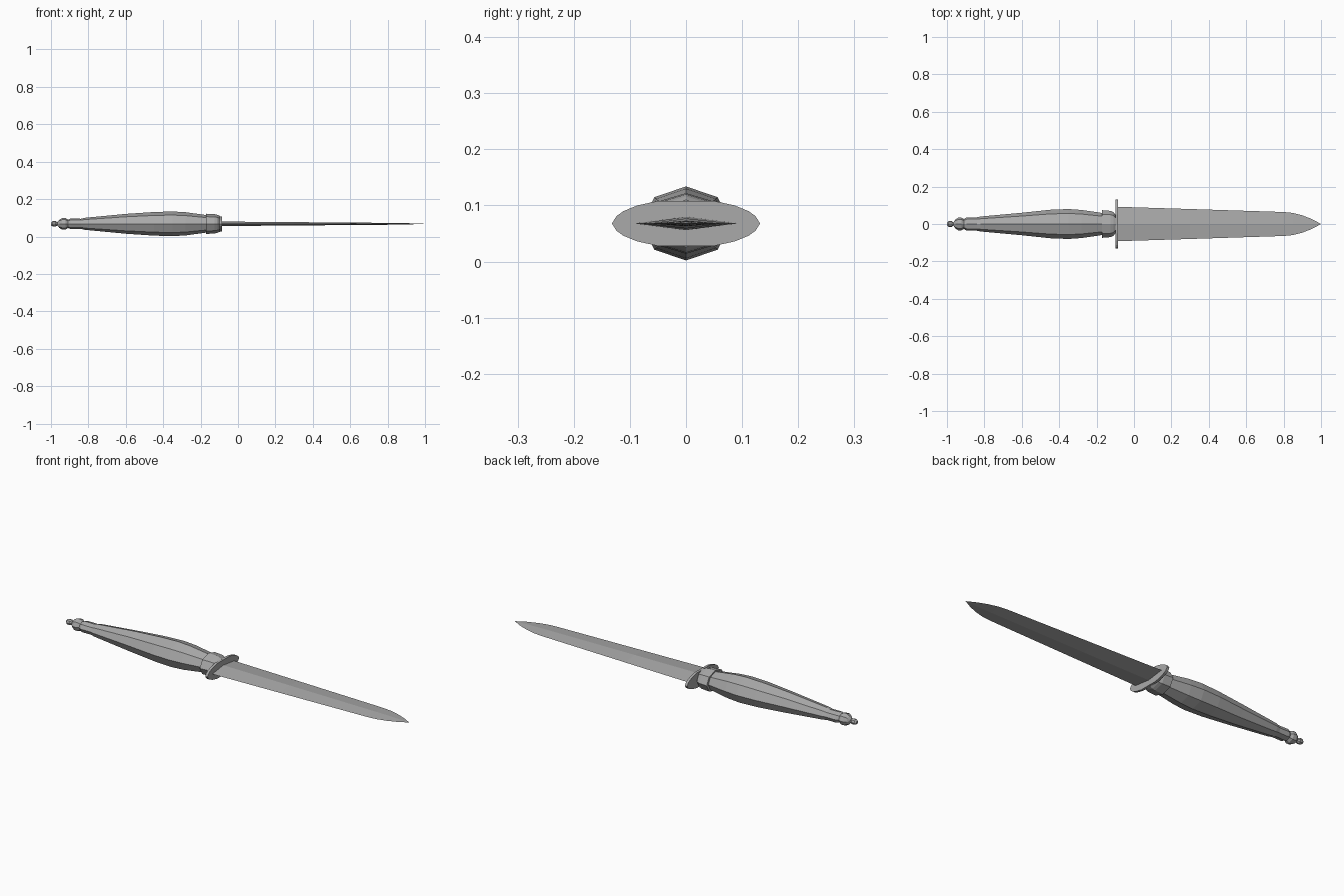
import bpy, bmesh, math

cube = bpy.data.objects.get("Cube")
if cube:
    bpy.data.objects.remove(cube)

AXIS_Z = 0.068

steel = bpy.data.materials.new("grey steel")
steel.use_nodes = True
GREY = (0.4, 0.4, 0.4, 1)
steel.diffuse_color = GREY
steel.node_tree.nodes["Principled BSDF"].inputs["Base Color"].default_value = GREY


def loft(name, stations, section):
    """Skin a closed section along x; stations are (x, half width, half height)."""
    bm = bmesh.new()
    rings = [[bm.verts.new((x, w * u, AXIS_Z + h * v)) for u, v in section]
             for x, w, h in stations]
    n = len(section)
    for a, b in zip(rings, rings[1:]):
        for i in range(n):
            j = (i + 1) % n
            bm.faces.new((a[i], a[j], b[j], b[i]))
    bm.faces.new(rings[0][::-1])
    bm.faces.new(rings[-1])
    bmesh.ops.remove_doubles(bm, verts=bm.verts, dist=0.0001)
    bmesh.ops.recalc_face_normals(bm, faces=bm.faces)
    mesh = bpy.data.meshes.new(name)
    bm.to_mesh(mesh)
    bm.free()
    mesh.materials.append(steel)
    obj = bpy.data.objects.new(name, mesh)
    bpy.context.collection.objects.link(obj)
    return obj


def ring(n):
    return [(math.cos(math.tau * i / n), math.sin(math.tau * i / n)) for i in range(n)]


# Eight-sided swelling grip
loft("grip", [(-0.91, 0.026, 0.022), (-0.895, 0.036, 0.028), (-0.84, 0.036, 0.027),
              (-0.82, 0.04, 0.032), (-0.6, 0.06, 0.053), (-0.45, 0.076, 0.063),
              (-0.35, 0.08, 0.066), (-0.28, 0.075, 0.062), (-0.17, 0.059, 0.047),
              (-0.12, 0.056, 0.044)], ring(8))

# Collar between grip and guard
loft("collar", [(-0.172, 0.074, 0.054), (-0.125, 0.07, 0.052), (-0.11, 0.064, 0.048),
                (-0.096, 0.045, 0.042)], ring(8))

# Pommel: round knob with a small button at the end
loft("pommel_knob", [(-0.965, 0.01, 0.01), (-0.955, 0.024, 0.022), (-0.94, 0.034, 0.031),
                     (-0.922, 0.034, 0.031), (-0.908, 0.025, 0.022)], ring(8))
loft("pommel_button", [(-1.0, 0.007, 0.007), (-0.992, 0.015, 0.014), (-0.976, 0.016, 0.015),
                       (-0.966, 0.009, 0.009), (-0.955, 0.009, 0.009)], ring(8))

# Thin oval guard with flattened long edges
quarter = [(1, 0), (0.94, 0.32), (0.85, 0.54), (0.66, 0.8), (0.38, 1)]
half = quarter + [(-u, v) for u, v in reversed(quarter)]
oval = half + [(u, -v) for u, v in reversed(half[1:-1])]
loft("guard", [(-0.099, 0.132, 0.04), (-0.086, 0.132, 0.04)], oval)

# Double-edged blade of diamond section
loft("blade", [(-0.09, 0.092, 0.012), (0.3, 0.08, 0.009), (0.8, 0.064, 0.005),
               (0.85, 0.059, 0.0045), (0.9, 0.046, 0.0035), (0.95, 0.027, 0.002),
               (1.0, 0, 0)], ring(4))
